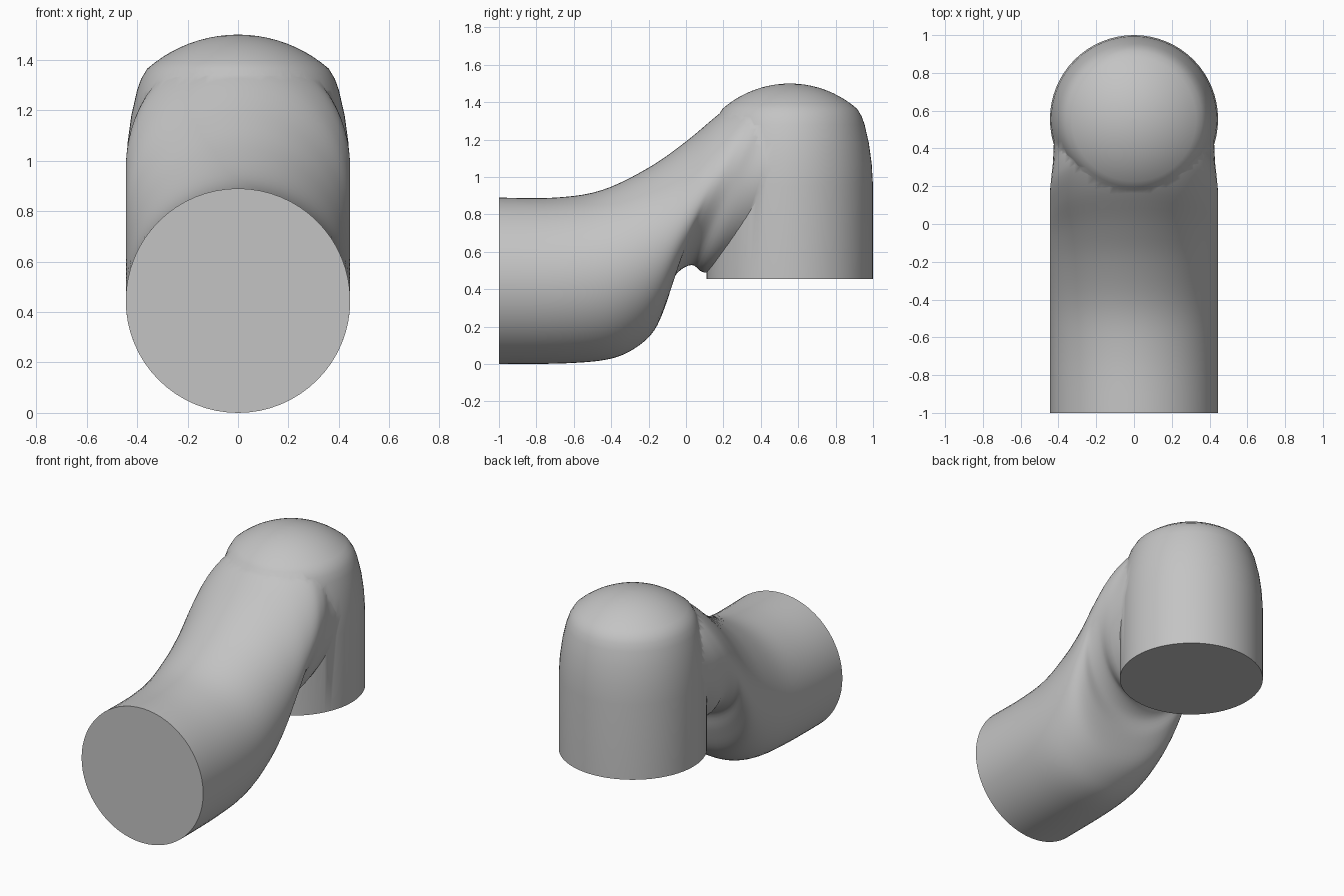
import bpy, bmesh, math
from mathutils import Vector

cube = bpy.data.objects.get("Cube")
if cube:
    bpy.data.objects.remove(cube)

SEGMENTS = 64
RADIUS = 0.445
CENTRE_Y = 0.555

grey = bpy.data.materials.new("plain grey")
grey.use_nodes = True
grey.diffuse_color = (0.55, 0.55, 0.55, 1)
grey.node_tree.nodes["Principled BSDF"].inputs["Base Color"].default_value = grey.diffuse_color


def loft(name, rings):
    """Closed solid through equal rings of points, capped at both ends."""
    bm = bmesh.new()
    loops = [[bm.verts.new(p) for p in ring] for ring in rings]
    n = len(loops[0])
    for a, b in zip(loops, loops[1:]):
        for i in range(n):
            j = (i + 1) % n
            bm.faces.new((a[i], a[j], b[j], b[i]))
    bm.faces.new(loops[0])
    bm.faces.new(loops[-1])
    bmesh.ops.recalc_face_normals(bm, faces=bm.faces)
    mesh = bpy.data.meshes.new(name)
    bm.to_mesh(mesh)
    bm.free()
    mesh.materials.append(grey)
    obj = bpy.data.objects.new(name, mesh)
    bpy.context.collection.objects.link(obj)
    return obj


def ring(centre, u, v):
    angles = [2 * math.pi * i / SEGMENTS for i in range(SEGMENTS)]
    return [centre + u * math.cos(a) + v * math.sin(a) for a in angles]


def smooth_path(points, steps=5):
    """Catmull-Rom interpolation through the given points."""
    pts = [points[0]] + points + [points[-1]]
    out = []
    for a, b, c, d in zip(pts, pts[1:], pts[2:], pts[3:]):
        for k in range(steps):
            t = k / steps
            out.append(b + (c - a) * t / 2 + (a * 2 - b * 5 + c * 4 - d) * t * t / 2
                       + (b * 3 - a - c * 3 + d) * t ** 3 / 2)
    return out + [points[-1]]


# Upright socket: straight cylinder, gentle taper, shallow dome
profile = [(RADIUS, 0.455), (RADIUS, 0.95), (0.438, 1.07), (0.423, 1.18),
           (0.4, 1.28), (0.384, 1.325), (0.36, 1.365)]
DOME = 0.547
edge = math.asin(0.36 / DOME)
for k in range(1, 10):
    a = edge * (1 - k / 10)
    profile.append((DOME * math.sin(a), 1.5 - DOME + DOME * math.cos(a)))
profile.append((0.004, 1.5))
socket = loft("upright_socket", [
    ring(Vector((0, CENTRE_Y, z)), Vector((r, 0, 0)), Vector((0, r, 0))) for r, z in profile])

# Sloping pipe: top y, top z, bottom y, bottom z of each oval section
sections = [(-1, 0.89, -1, 0), (-0.7, 0.89, -0.65, 0.004), (-0.45, 0.93, -0.42, 0.025),
            (-0.2, 1.05, -0.28, 0.08), (0, 1.19, -0.17, 0.18), (0.2, 1.355, -0.1, 0.34),
            (0.35, 1.44, -0.06, 0.47), (0.45, 1.465, 0.03, 0.53), (0.52, 1.47, 0.13, 0.49),
            (0.6, 1.45, 0.42, 0.62)]
tops = smooth_path([Vector((0, s[0], s[1])) for s in sections])
bottoms = smooth_path([Vector((0, s[2], s[3])) for s in sections])
rings = []
for i, (top, bottom) in enumerate(zip(tops, bottoms)):
    half_width = RADIUS - 0.025 * max(0, i / (len(tops) - 1) - 0.7) / 0.3
    rings.append(ring((top + bottom) / 2, Vector((half_width, 0, 0)), (top - bottom) / 2))
elbow = loft("pipe_elbow", rings)

# Join both into one solid
union = elbow.modifiers.new("join_socket", 'BOOLEAN')
union.operation = 'UNION'
union.solver = 'EXACT'
union.object = socket
bpy.ops.object.select_all(action='DESELECT')
elbow.select_set(True)
bpy.context.view_layer.objects.active = elbow
bpy.ops.object.modifier_apply(modifier=union.name)
bpy.data.objects.remove(socket)
bpy.ops.object.shade_smooth_by_angle(angle=math.radians(40))
